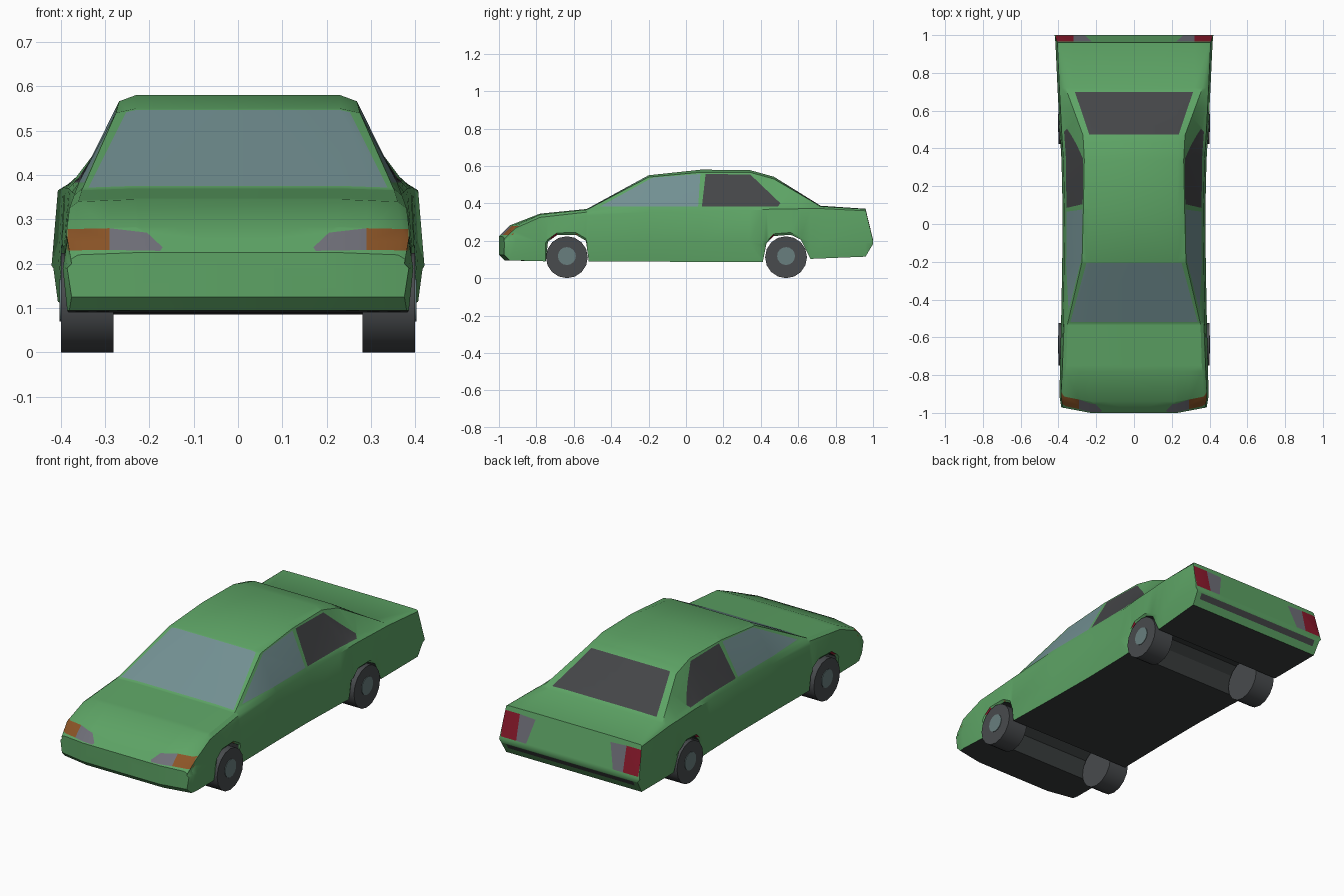
import bpy, bmesh, math
from mathutils import Vector, Matrix

if "Cube" in bpy.data.objects:
    bpy.data.objects.remove(bpy.data.objects["Cube"])


def material(name, r, g, b):
    m = bpy.data.materials.new(name)
    m.diffuse_color = (r, g, b, 1)
    m.use_nodes = True
    m.node_tree.nodes["Principled BSDF"].inputs["Base Color"].default_value = m.diffuse_color
    return m


GREEN, FLOOR, GLASS, DARK, ORANGE, GREY, RED = range(7)
body_mats = [material("green paint", .11, .37, .13),
             material("underside black", .04, .045, .045),
             material("pale glass", .17, .28, .29),
             material("dark glass", .058, .06, .064),
             material("orange lamp", .26, .09, .02),
             material("grey lamp", .16, .16, .19),
             material("red lamp", .26, .01, .025)]
tyre_mat = material("tyre grey", .065, .07, .075)
hub_mat = material("hub blue grey", .14, .21, .21)

# Upper body: y, max width, shoulder z, belt x, belt z, roof edge x, roof edge z, top z
UPPER = [(-1.0, .385, .20, .377, .21, .36, .22, .225),
         (-.94, .395, .25, .387, .268, .37, .278, .283),
         (-.78, .392, .30, .38, .325, .36, .34, .345),
         (-.53, .386, .335, .37, .353, .352, .366, .37),
         (-.20, .38, .352, .358, .385, .275, .54, .55),
         (.08, .378, .357, .356, .388, .268, .566, .58),
         (.34, .384, .362, .354, .392, .263, .566, .578),
         (.47, .392, .37, .356, .396, .27, .53, .542),
         (.72, .405, .372, .382, .38, .362, .384, .387),
         (.96, .416, .36, .406, .365, .40, .369, .371),
         (1.0, .42, .198, .419, .2, .416, .203, .205)]
# Lower edge with wheel arches: y, z
LOWER = [(-1.0, .125), (-.97, .095), (-.75, .09), (-.738, .195), (-.69, .23),
         (-.59, .232), (-.535, .2), (-.52, .09), (.41, .085), (.43, .185),
         (.47, .225), (.56, .232), (.615, .205), (.665, .103), (.96, .115), (1.0, .183)]


def lerp(table, y):
    for a, b in zip(table, table[1:]):
        if y <= b[0]:
            t = (y - a[0]) / (b[0] - a[0])
            return [p + (q - p) * t for p, q in zip(a[1:], b[1:])]


# Half body lofted along y
bm = bmesh.new()
rings = []
stations = sorted({r[0] for r in UPPER + LOWER})
for y in stations:
    w, zs, xb, zb, xr, zr, zt = lerp(UPPER, y)
    low = lerp(LOWER, y)[0]
    mid = min(max(.19, low + .012), zs - .003)
    pts = [(0, low), (.23, low), (w - .01, low), (w, mid), (w - .01 * (y < .99), zs),
           (xb, zb), (xr, zr), (.23, zt), (0, zt)]
    bend = .03 if y < -.9 else 0
    rings.append([bm.verts.new((x, y + bend * max(0, (x - .23) / .16), z)) for x, z in pts])
for k, (a, b) in enumerate(zip(rings, rings[1:])):
    ym = (stations[k] + stations[k + 1]) / 2
    for i in range(8):
        f = bm.faces.new((a[i], b[i], b[i + 1], a[i + 1]))
        if i < 2 and -.98 < ym < .97:
            f.material_index = FLOOR
for ring, flip in ((rings[0], 1), (rings[-1], -1)):
    bm.faces.new([ring[i] for i in (0, 1, 7, 8)][::flip])
    bm.faces.new(ring[1:8][::flip])
bm.normal_update()


def paint(poly, axes, direction, min_dot, mat):
    """Cut a convex outline into the body along one axis and colour the inside."""
    d = Vector(direction)
    u, v = axes
    mid = [sum(p[k] for p in poly) / len(poly) for k in (0, 1)]
    lo = [min(p[k] for p in poly) for k in (0, 1)]
    hi = [max(p[k] for p in poly) for k in (0, 1)]

    def candidates():
        bm.normal_update()
        return [f for f in bm.faces if f.material_index == GREEN and f.normal.dot(d) > min_dot
                and all(min(q.co[ax] for q in f.verts) < hi[k]
                        and max(q.co[ax] for q in f.verts) > lo[k]
                        for k, ax in enumerate(axes))]

    planes = []
    for p, q in zip(poly, poly[1:] + poly[:1]):
        co, no = Vector((0, 0, 0)), Vector((0, 0, 0))
        co[u], co[v] = p
        no[u], no[v] = q[1] - p[1], p[0] - q[0]
        if no[u] * (mid[0] - p[0]) + no[v] * (mid[1] - p[1]) > 0:
            no = -no
        no.normalize()
        planes.append((co, no))
        fs = candidates()
        geom = list({e for f in fs for e in f.edges} | {q2 for f in fs for q2 in f.verts}) + fs
        bmesh.ops.bisect_plane(bm, geom=geom, dist=1e-5, plane_co=co, plane_no=no)
    for f in candidates():
        c = f.calc_center_median()
        if all((c - co).dot(no) < 1e-5 for co, no in planes):
            f.material_index = mat


X, Y, Z = 0, 1, 2
# Windscreen and rear window
paint([(-.1, -.52), (.337, -.52), (.252, -.207), (-.1, -.207)], (X, Y), (0, 0, 1), .6, GLASS)
paint([(-.1, .475), (.237, .475), (.313, .70), (-.1, .70)], (X, Y), (0, 0, 1), .6, DARK)
# Side windows
paint([(-.46, .383), (.065, .383), (.077, .557), (-.18, .537)], (Y, Z), (1, 0, 0), .5, GLASS)
paint([(.085, .383), (.49, .383), (.505, .40), (.345, .553), (.105, .558)],
      (Y, Z), (1, 0, 0), .5, DARK)
# Headlamps and indicators
paint([(.29, .231), (.384, .23), (.384, .278), (.29, .28)], (X, Z), (0, -1, 0), .2, ORANGE)
paint([(.175, .229), (.29, .231), (.29, .28), (.205, .27), (.17, .237)],
      (X, Z), (0, -1, 0), .2, GREY)
# Tail lamps and dark bumper strip
paint([(.32, .212), (.412, .212), (.412, .345), (.32, .345)], (X, Z), (0, 1, 0), .2, RED)
paint([(.26, .212), (.32, .212), (.32, .345), (.225, .34)], (X, Z), (0, 1, 0), .2, GREY)
paint([(-.1, .15), (.38, .15), (.38, .178), (-.1, .178)], (X, Z), (0, 1, 0), .2, DARK)


def finish(bm, name, mats, angle):
    me = bpy.data.meshes.new(name)
    bm.to_mesh(me)
    bm.free()
    for m in mats:
        me.materials.append(m)
    for p in me.polygons:
        p.use_smooth = True
    me.set_sharp_from_angle(angle=math.radians(angle))
    ob = bpy.data.objects.new(name, me)
    bpy.context.collection.objects.link(ob)
    return ob


body = finish(bm, "car_body", body_mats, 32)
mirror = body.modifiers.new("mirror", "MIRROR")
mirror.use_clip = True
mirror.merge_threshold = .0005


def disc(name, x, y, z, radius, depth, mat):
    b = bmesh.new()
    bmesh.ops.create_cone(b, cap_ends=True, segments=16, radius1=radius, radius2=radius,
                          depth=depth,
                          matrix=Matrix.Translation((x, y, z)) @ Matrix.Rotation(math.pi / 2, 4, 'Y'))
    finish(b, name, [mat], 40)


# Wheels with hubs
for end, y in (("front", -.637), ("rear", .535)):
    for side, s in (("right", 1), ("left", -1)):
        disc(f"{end}_{side}_tyre", s * .34, y, .112, .112, .118, tyre_mat)
        disc(f"{end}_{side}_hub", s * .399, y, .118, .048, .006, hub_mat)
